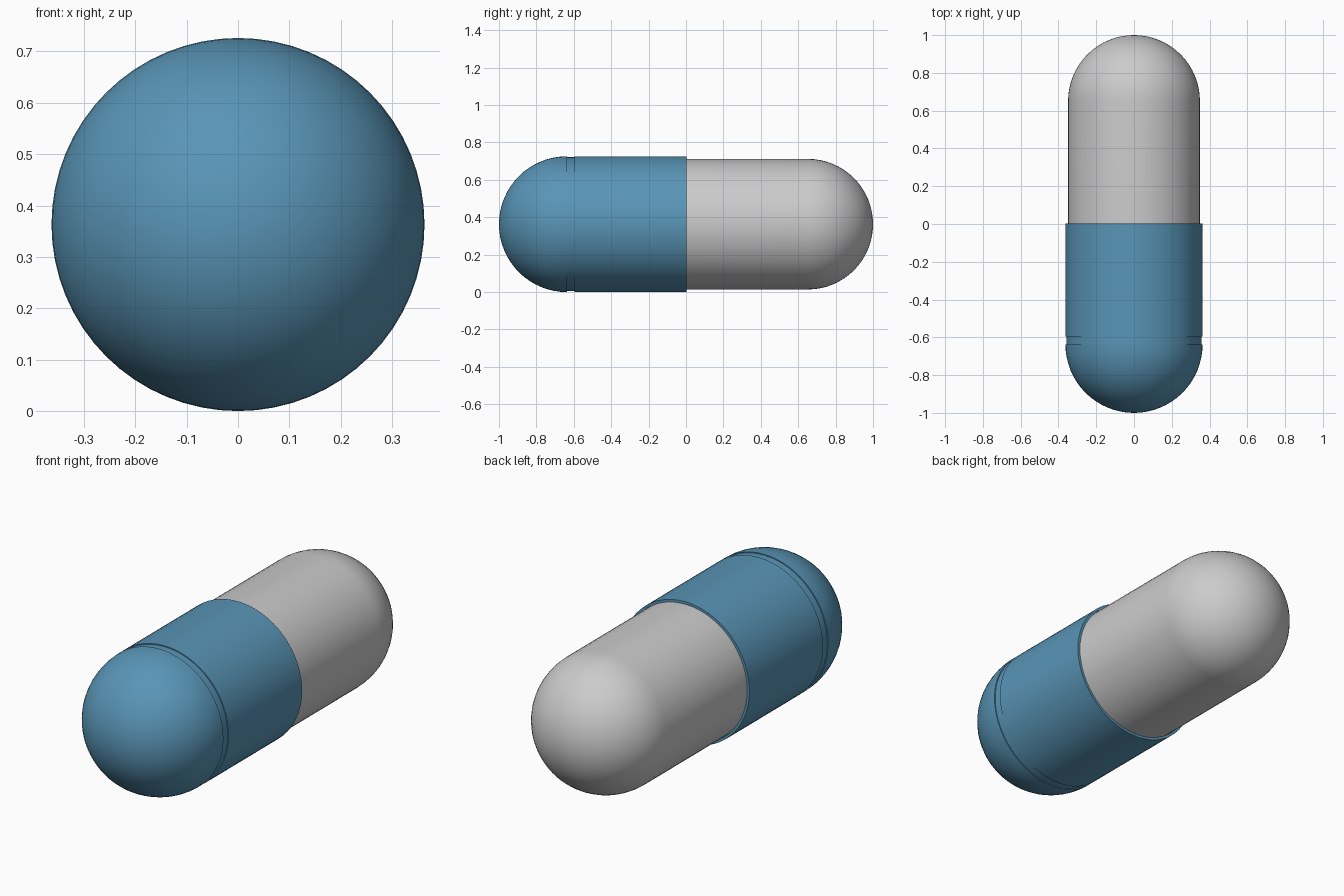
import bpy, bmesh, math

if "Cube" in bpy.data.objects:
    bpy.data.objects.remove(bpy.data.objects["Cube"])

SEGMENTS = 64
RADIUS = 0.363        # cap radius, also the height of the long axis
BODY_R = 0.349


def dome(radius, tip, direction, steps=16):
    """Quarter-circle profile from the pole at y = tip to the equator."""
    centre = tip - direction * radius
    return [(radius * math.sin(a), centre + direction * radius * math.cos(a))
            for a in (math.pi / 2 * i / steps for i in range(steps + 1))]


def lathe(name, profile, colour=None):
    """Revolve a (radius, y) profile about the capsule's long axis."""
    bm = bmesh.new()
    verts = [bm.verts.new((r, y, 0)) for r, y in profile]
    edges = [bm.edges.new(pair) for pair in zip(verts, verts[1:])]
    bmesh.ops.spin(bm, geom=verts + edges, cent=(0, 0, 0), axis=(0, 1, 0),
                   angle=math.tau, steps=SEGMENTS)
    bmesh.ops.remove_doubles(bm, verts=bm.verts, dist=0.0001)
    bmesh.ops.recalc_face_normals(bm, faces=bm.faces)
    mesh = bpy.data.meshes.new(name)
    bm.to_mesh(mesh)
    bm.free()
    obj = bpy.data.objects.new(name, mesh)
    obj.location.z = RADIUS
    bpy.context.collection.objects.link(obj)
    if colour:
        mat = bpy.data.materials.new(name + "_colour")
        mat.diffuse_color = colour
        mat.use_nodes = True
        mat.node_tree.nodes["Principled BSDF"].inputs["Base Color"].default_value = mat.diffuse_color
        mesh.materials.append(mat)
    bpy.ops.object.select_all(action='DESELECT')
    obj.select_set(True)
    bpy.context.view_layer.objects.active = obj
    bpy.ops.object.shade_smooth_by_angle(angle=math.radians(30))
    return obj


# Grey body: rounded end, sides slipping inside the cap
lathe("capsule_body", dome(BODY_R, 1.0, 1) + [(BODY_R, -0.55), (0, -0.55)])

# Blue cap: rounded end, shallow locking groove, straight sleeve and thin lip
groove_r = RADIUS - 0.005
lathe("capsule_cap",
      dome(RADIUS, -1.0, -1)
      + [(groove_r, -0.637), (groove_r, -0.595), (RADIUS, -0.595),
         (RADIUS, 0.003), (BODY_R + 0.001, 0.003), (BODY_R + 0.001, -0.58),
         (0, -0.58)],
      (0.10, 0.30, 0.47, 1))
